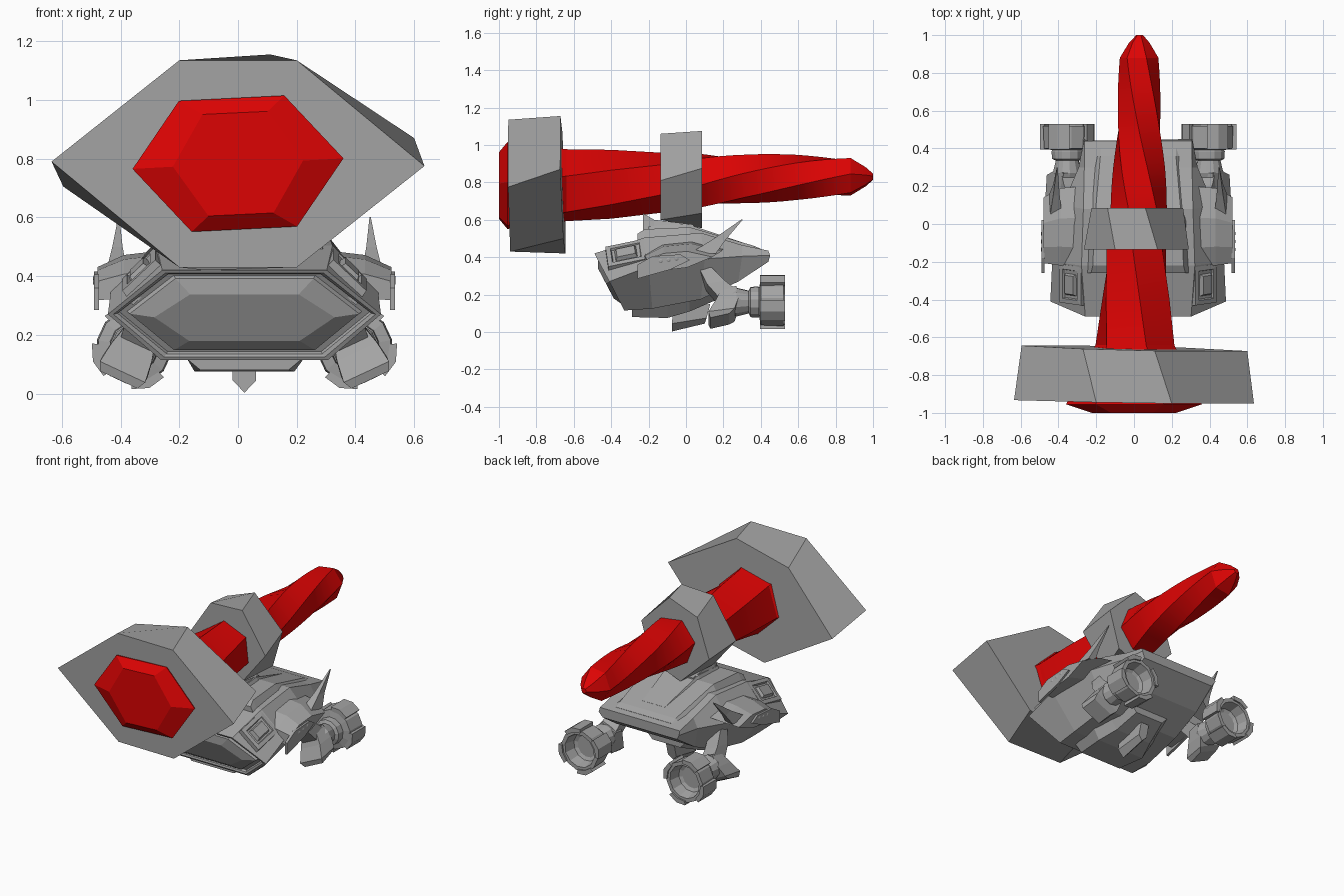
import bpy, bmesh, math
from mathutils import Vector

if "Cube" in bpy.data.objects:
    bpy.data.objects.remove(bpy.data.objects["Cube"])

CX = 0.022  # centre line of the hull


def material(name, rgb):
    m = bpy.data.materials.new(name)
    m.diffuse_color = (*rgb, 1)
    m.use_nodes = True
    m.node_tree.nodes["Principled BSDF"].inputs["Base Color"].default_value = m.diffuse_color
    return m


GREY = material("grey metal", (0.37, 0.37, 0.37))
RED = material("red", (0.72, 0.001, 0.001))


def loft(name, rings, mat=GREY, smooth=0):
    """Skin a list of equal-length point rings and cap both ends."""
    bm = bmesh.new()
    vs = [[bm.verts.new(p) for p in r] for r in rings]
    n = len(vs[0])
    for a, b in zip(vs, vs[1:]):
        for i in range(n):
            j = (i + 1) % n
            bm.faces.new((a[i], a[j], b[j], b[i]))
    bm.faces.new(vs[0])
    bm.faces.new(vs[-1])
    bmesh.ops.recalc_face_normals(bm, faces=bm.faces)
    me = bpy.data.meshes.new(name)
    bm.to_mesh(me)
    bm.free()
    me.materials.append(mat)
    ob = bpy.data.objects.new(name, me)
    bpy.context.collection.objects.link(ob)
    if smooth:
        bpy.ops.object.select_all(action='DESELECT')
        ob.select_set(True)
        bpy.context.view_layer.objects.active = ob
        bpy.ops.object.shade_smooth_by_angle(angle=math.radians(smooth))
    return ob


def sided(s, rings):
    """Place rings given for the right half on side s of the hull."""
    return [[(CX + s * x, y, z) for x, y, z in r] for r in rings]


# ---- red twisted spike: y, centre x, centre z, half width, half height, twist
def spike_ring(y, cx, cz, a, b, tw):
    t = math.radians(tw)
    return [(cx + a * math.cos(t + k * math.pi / 3), y,
             cz + b * math.sin(t + k * math.pi / 3)) for k in range(6)]


KEYS = [(-1.0, 0, .783, .222, .20, 3), (-.955, 0, .783, .36, .258, 4),
        (-.64, .005, .785, .215, .20, 14), (-.4, .01, .79, .195, .185, 24),
        (-.14, .012, .798, .172, .162, 36), (.09, .025, .81, .150, .152, 52),
        (.3, .027, .818, .140, .136, 72), (.6, .027, .827, .120, .122, 100),
        (.88, .027, .83, .103, .108, 128), (.96, .028, .83, .055, .055, 130),
        (1.0, .03, .83, .018, .018, 130)]
spike = [spike_ring(*KEYS[0])]
for a, b in zip(KEYS, KEYS[1:]):
    steps = 4 if a[0] > -.2 and b[0] < .9 else 1
    for i in range(1, steps + 1):
        f = i / steps
        spike.append(spike_ring(*[p + (q - p) * f for p, q in zip(a, b)]))
loft("spike", spike, RED, 14)


# ---- two hexagonal collars around the spike, ends slightly slanted
def slanted(y, pts, kx=0, kz=0):
    return [(x, y - kx * x - kz * (z - .785), z) for x, z in pts]


loft("front_collar", [
    slanted(-.942, [(-.635, .79), (-.2, 1.135), (.2, 1.135),
                    (.635, .775), (.2, .43), (-.2, .43)], .015, .015),
    slanted(-.658, [(-.595, .705), (-.27, 1.07), (.11, 1.155),
                    (.6, .87), (.27, .5), (-.11, .42)], .02, .03)])
loft("rear_collar", [
    slanted(-.135, [(-.265, .80), (-.1, 1.05), (.125, 1.06),
                    (.29, .81), (.125, .60), (-.1, .60)]),
    slanted(.085, [(-.225, .75), (-.14, 1.0), (.06, 1.075),
                   (.26, .875), (.19, .635), (-.02, .555)])])


# ---- hull with recessed, bulging nose panel
def hexa(top, mid, bot):
    right = (top, mid, bot)
    return [(CX + w, y, z) for w, y, z in right] + \
           [(CX - w, y, z) for w, y, z in reversed(right)]


nose = hexa((.28, -.49, .42), (.465, -.41, .27), (.285, -.33, .115))
mid = Vector((CX, -.41, .268))
out = Vector((0, -.886, -.465))


def nose_ring(sx, sz, push):
    return [mid + Vector(((p[0] - CX) * sx, (p[1] - mid.y) * sz,
                          (p[2] - mid.z) * sz)) + out * push for p in nose]


panel = [nose_ring(*k) for k in ((.66, .52, .02), (.84, .80, -.005), (.86, .82, -.022),
                                 (.92, .88, -.022), (.93, .89, -.008), (.96, .94, 0))]
loft("hull", panel + [
    nose,
    hexa((.30, -.22, .505), (.455, -.2, .35), (.295, -.18, .125)),
    hexa((.29, .08, .53), (.40, .1, .39), (.28, .08, .175)),
    hexa((.285, .3, .465), (.315, .3, .405), (.28, .28, .27)),
    hexa((.285, .44, .435), (.287, .45, .41), (.265, .44, .375))])


# ---- layered deck on top of the hull
def slab(name, rows):
    """rows: y, low half width, low z, high half width, high z"""
    loft(name, [[(CX - a, y, z0), (CX + a, y, z0), (CX + b, y, z1), (CX - b, y, z1)]
                for y, a, z0, b, z1 in rows])


slab("deck", [(-.26, .29, .45, .25, .525), (-.22, .29, .46, .24, .55),
              (.02, .28, .48, .23, .56), (.36, .25, .43, .20, .462),
              (.40, .25, .42, .20, .445)])
slab("deck_ridge", [(-.2, .15, .5, .11, .565), (0, .15, .5, .11, .58),
                    (.3, .11, .44, .08, .48)])
slab("collar_mount", [(-.23, .10, .5, .06, .635), (-.17, .13, .5, .10, .60),
                      (.04, .13, .5, .10, .575)])

# ---- belly plate and keel
slab("belly", [(-.29, .21, .13, .15, .08), (-.1, .22, .16, .17, .075),
               (.02, .2, .2, .13, .11), (.17, .16, .24, .10, .175)])
loft("keel", [[(CX - .04, -.07, .12), (CX + .04, -.07, .12),
               (CX + .04, -.075, .045), (CX, -.075, .003), (CX - .04, -.075, .045)],
              [(CX - .03, .13, .15), (CX + .03, .13, .15),
               (CX + .03, .11, .075), (CX, .1, .045), (CX - .03, .11, .075)]])

# engine parts are rolled about the nozzle axis
AX, AZ, ROLL = .375, .16, math.radians(25)


def rolled(rings):
    c, k = math.cos(ROLL), math.sin(ROLL)
    return [[(AX + (x - AX) * c - (z - AZ) * k, y, AZ + (x - AX) * k + (z - AZ) * c)
             for x, y, z in r] for r in rings]


def ring(y, r):
    return [(AX + r * math.cos((k + .5) * math.pi / 6), y,
             AZ + r * math.sin((k + .5) * math.pi / 6)) for k in range(12)]


def quad(x, w, pts):
    (y0, z0), (y1, z1) = pts
    return [(x - w, y0, z0), (x + w, y0, z0), (x + w, y1, z1), (x - w, y1, z1)]


for s, side in ((-1, "left"), (1, "right")):
    # raised frame and inset plate on the sloping shoulder
    o, u, v = Vector((.352, -.32, .415)), Vector((0, .97, .2)), Vector((.70, .1, -.66))
    n = Vector((.64, -.12, .72))

    def patch(a, b, h):
        return [o + u * (i * a) + v * (j * b) + n * h
                for i, j in ((-1, -1), (1, -1), (1, 1), (-1, 1))]
    loft(side + "_hatch", sided(s, [patch(.11, .085, -.05), patch(.105, .08, .012),
                                    patch(.08, .055, .014), patch(.075, .05, .002),
                                    patch(.06, .04, .002), patch(.05, .032, .024)]))

    # shoulder pod and its thin outer plate
    pod = [(-.22, .30), (-.22, .385), (-.12, .435), (.03, .45), (.19, .41), (.03, .335)]
    loft(side + "_pod", sided(s, [
        [(.30, y * 1.05, z + .035) for y, z in pod],
        [(.41, y, z + .022) for y, z in pod],
        [(.50, y * .85 - .02, .375 + (z - .375) * .75) for y, z in pod]]))
    plate = [(-.26, .285), (-.26, .36), (-.18, .405), (-.03, .415), (.02, .385), (-.08, .335)]
    loft(side + "_pod_plate", sided(s, [[(x, y, z) for y, z in plate] for x in (.495, .512)]))
    for k in range(3):
        y, z = -.135 + k * .042, .38 + k * .006
        loft(f"{side}_rivet_{k + 1}", sided(s, [
            [(x, y + r * math.cos(a * math.pi / 4), z + r * math.sin(a * math.pi / 4))
             for a in range(8)] for x, r in ((.505, .014), (.512, .012), (.515, .006))]))

    # swept back fin
    loft(side + "_fin", sided(s, [
        [(.40, .02, .42), (.47, .02, .42), (.47, .16, .42), (.42, .16, .42)],
        [(.415, .15, .50), (.45, .15, .50), (.45, .21, .49), (.425, .21, .49)],
        [(.426, .297, .602), (.43, .297, .602), (.43, .303, .60), (.426, .303, .60)]]))

    # engine arm: strut from the hull, flared foot, tapered neck to the nozzle
    loft(side + "_strut", sided(s, rolled([
        quad(.40, .045, ((.06, .35), (.14, .33))),
        quad(.39, .05, ((.11, .24), (.21, .255))),
        quad(.375, .055, ((.17, .17), (.28, .20)))])))
    loft(side + "_foot", sided(s, rolled([
        quad(AX, .07, ((.13, .035), (.23, .06))),
        quad(AX, .085, ((.12, .065), (.26, .085))),
        quad(AX, .075, ((.16, .14), (.28, .15))),
        quad(AX, .055, ((.19, .215), (.27, .23)))])))
    loft(side + "_neck", sided(s, rolled([ring(*k) for k in (
        (.22, .06), (.27, .078), (.335, .062), (.345, .082), (.385, .085), (.41, .07))])))

    # hollow nozzle with four rim lugs
    loft(side + "_nozzle", sided(s, rolled([ring(*k) for k in (
        (.39, .075), (.40, .125), (.52, .13), (.52, .105), (.45, .09), (.44, .07))])))
    for k in range(4):
        mid_a = math.pi / 4 + k * math.pi / 2
        lug = [(r, mid_a + d) for r, d in ((.12, -.42), (.145, -.42), (.15, 0),
                                           (.145, .42), (.12, .42), (.12, 0))]
        loft(f"{side}_nozzle_lug_{k + 1}", sided(s, rolled([
            [(AX + r * math.cos(a), y, AZ + r * math.sin(a)) for r, a in lug]
            for y in (.395, .53)])))
